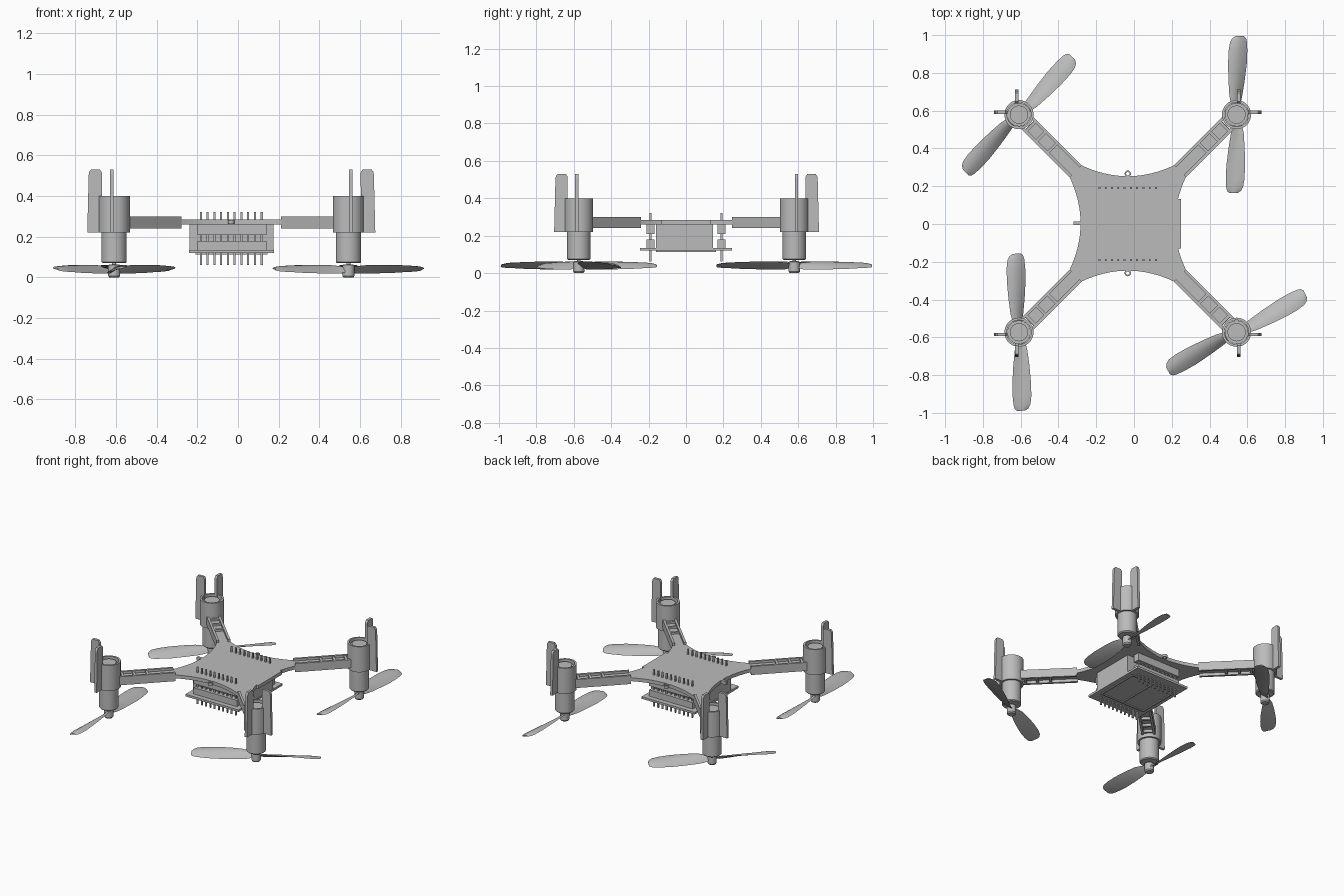
import bpy, bmesh, math
from mathutils import Vector, Matrix

if "Cube" in bpy.data.objects:
    bpy.data.objects.remove(bpy.data.objects["Cube"])

CX, CY = -0.033, 0.003      # frame centre
OFF = 0.576                 # motor offset from the centre on x and y

grey = bpy.data.materials.new("light_grey")
grey.diffuse_color = (0.5, 0.5, 0.5, 1)
grey.use_nodes = True
grey.node_tree.nodes["Principled BSDF"].inputs["Base Color"].default_value = grey.diffuse_color


def finish(name, bm, smooth=False):
    bmesh.ops.recalc_face_normals(bm, faces=bm.faces)
    me = bpy.data.meshes.new(name)
    bm.to_mesh(me)
    bm.free()
    me.materials.append(grey)
    ob = bpy.data.objects.new(name, me)
    bpy.context.collection.objects.link(ob)
    if smooth:
        bpy.ops.object.select_all(action='DESELECT')
        ob.select_set(True)
        bpy.context.view_layer.objects.active = ob
        bpy.ops.object.shade_smooth_by_angle(angle=math.radians(35))
    return ob


def add_box(bm, x0, x1, y0, y1, z0, z1, mat=Matrix()):
    m = Matrix.Translation(((x0 + x1) / 2, (y0 + y1) / 2, (z0 + z1) / 2)) @ Matrix.Diagonal((x1 - x0, y1 - y0, z1 - z0, 1))
    bmesh.ops.create_cube(bm, size=1, matrix=mat @ m)


def add_prism(bm, pts, vec, mat=Matrix()):
    f = bm.faces.new([bm.verts.new(mat @ Vector(p)) for p in pts])
    top = bmesh.ops.extrude_face_region(bm, geom=[f])["geom"]
    d = mat.to_3x3() @ Vector(vec)
    bmesh.ops.translate(bm, verts=[g for g in top if isinstance(g, bmesh.types.BMVert)], vec=d)


def add_lathe(bm, profile, x, y, n=40):
    # closed (r, z) profile or one that starts and ends on the axis
    rings = []
    for r, z in profile:
        if r == 0:
            rings.append([bm.verts.new((x, y, z))] * n)
        else:
            rings.append([bm.verts.new((x + r * math.cos(2 * math.pi * i / n),
                                        y + r * math.sin(2 * math.pi * i / n), z)) for i in range(n)])
    pairs = list(zip(rings, rings[1:]))
    if profile[0][0] > 0:
        pairs.append((rings[-1], rings[0]))
    for a, b in pairs:
        for i in range(n):
            j = (i + 1) % n
            quad = list(dict.fromkeys([a[i], a[j], b[j], b[i]]))
            bm.faces.new(quad)


# Main board with four concave sides
bm = bmesh.new()
pts = []
for k in range(4):
    rot = Matrix.Rotation(-k * math.pi / 2, 3, 'Z')
    for i in range(17):
        x = -0.25 + 0.5 * i / 16
        p = rot @ Vector((x, 0.25 + 0.06 * (x / 0.25) ** 2, 0))
        pts.append((p.x + CX, p.y + CY, 0.26))
add_prism(bm, pts, (0, 0, 0.024))
add_box(bm, 0.18, 0.25, -0.13, 0.133, 0.26, 0.284)       # connector tab
add_box(bm, -0.32, -0.27, -0.006, 0.012, 0.26, 0.284)    # rear tab
finish("main_board", bm)

# Small loops at the two board edges
bm = bmesh.new()
for s in (-1, 1):
    add_lathe(bm, [(0.009, 0.262), (0.017, 0.262), (0.017, 0.282), (0.009, 0.282)], CX, CY + s * 0.263, 16)
finish("edge_loops", bm)

# Battery box and lower board
bm = bmesh.new()
add_box(bm, -0.238, 0.174, -0.16, 0.145, 0.13, 0.262)
finish("battery_box", bm)
bm = bmesh.new()
add_box(bm, -0.24, 0.176, -0.245, 0.245, 0.12, 0.135)
for x0, x1 in ((-0.21, -0.2), (-0.037, -0.027), (0.136, 0.146)):
    add_box(bm, x0, x1, -0.16, 0.16, 0.113, 0.122)
for y in (-0.155, 0.155):
    add_box(bm, -0.21, 0.146, y - 0.005, y + 0.005, 0.113, 0.122)
finish("lower_board", bm)

# Pin headers and pins
bm, bp = bmesh.new(), bmesh.new()
for s in (-1, 1):
    y = s * 0.19
    for z0, z1 in ((0.133, 0.18), (0.208, 0.262)):
        add_box(bm, -0.2, 0.14, y - 0.021, y + 0.021, z0, z1)
    for i in range(10):
        x = -0.183 + i * 0.0333
        add_box(bp, x - 0.005, x + 0.005, y - 0.005, y + 0.005, 0.062, 0.322)
finish("pin_headers", bm)
finish("pins", bp)

# Propeller sections: radius, rear edge v/z, front edge v/z
BLADE = [(0.015, -0.016, 0.050, 0.016, 0.028), (0.05, -0.028, 0.057, 0.020, 0.020),
         (0.10, -0.038, 0.062, 0.030, 0.018), (0.18, -0.043, 0.062, 0.043, 0.020),
         (0.27, -0.045, 0.060, 0.054, 0.022), (0.34, -0.042, 0.056, 0.057, 0.026),
         (0.385, -0.034, 0.052, 0.055, 0.028), (0.405, -0.022, 0.047, 0.050, 0.030),
         (0.416, -0.004, 0.042, 0.038, 0.032)]


def add_blade(bm, mat):
    rings = []
    n = 6
    for r, va, za, vb, zb in BLADE:
        th = 0.007 if r < 0.4 else 0.004
        ring = []
        for side in (1, -1):
            for i in range(n):
                t = i / n if side > 0 else 1 - i / n
                bow = math.sin(math.pi * t)
                z = za + (zb - za) * t + bow * (0.005 + side * th)
                ring.append(bm.verts.new(mat @ Vector((r, va + (vb - va) * t, z))))
        rings.append(ring)
    for a, b in zip(rings, rings[1:]):
        for i in range(2 * n):
            j = (i + 1) % (2 * n)
            bm.faces.new((a[i], a[j], b[j], b[i]))
    bm.faces.new(rings[0])
    bm.faces.new(rings[-1])


FIN = [(0.062, 0.22), (0.132, 0.22), (0.125, 0.505), (0.122, 0.52), (0.114, 0.53),
       (0.07, 0.53), (0.06, 0.515)]

for sx, sy, ang, hand, tag in ((1, 1, 90, -1, "back_right"), (1, -1, 27, 1, "front_right"),
                               (-1, 1, 45, 1, "back_left"), (-1, -1, 94, -1, "front_left")):
    mx, my = CX + sx * OFF, CY + sy * OFF

    # Arm: two rails, a web and rungs
    bm = bmesh.new()
    m = Matrix.Translation((CX, CY, 0)) @ Matrix.Rotation(math.atan2(sy, sx), 4, 'Z')
    for s in (-1, 1):
        y = s * 0.037
        add_box(bm, 0.39, 0.755, y - 0.008, y + 0.008, 0.24, 0.30, m)
    add_box(bm, 0.34, 0.735, -0.034, 0.034, 0.26, 0.284, m)
    for d in (0.565, 0.65, 0.726):
        add_box(bm, d - 0.008, d + 0.008, -0.034, 0.034, 0.243, 0.297, m)
    finish("arm_" + tag, bm)

    # Motor holder sleeve
    bm = bmesh.new()
    add_lathe(bm, [(0.064, 0.22), (0.077, 0.22), (0.077, 0.40), (0.064, 0.40)], mx, my)
    finish("motor_holder_" + tag, bm, True)

    # Motor with shaft
    bm = bmesh.new()
    add_lathe(bm, [(0, 0.07), (0.056, 0.07), (0.062, 0.076), (0.062, 0.375), (0.048, 0.375),
                   (0.048, 0.39), (0, 0.39)], mx, my)
    add_lathe(bm, [(0, 0.01), (0.01, 0.01), (0.01, 0.08), (0, 0.08)], mx, my, 16)
    finish("motor_" + tag, bm, True)

    # Two upright fins facing outward
    bm = bmesh.new()
    c = Matrix.Translation((mx, my, 0))
    add_prism(bm, [(sx * r, sy * 0.012 - 0.009, z) for r, z in FIN], (0, 0.018, 0), c)
    add_prism(bm, [(sx * 0.012 - 0.009, sy * r, z) for r, z in FIN], (0.018, 0, 0), c)
    finish("fins_" + tag, bm)

    # Propeller with hub, mirrored on one diagonal
    bm = bmesh.new()
    for k in range(2):
        add_blade(bm, c @ Matrix.Rotation(math.radians(ang + 180 * k), 4, 'Z') @ Matrix.Diagonal((1, hand, 1, 1)))
    add_lathe(bm, [(0, 0), (0.024, 0), (0.03, 0.008), (0.03, 0.06), (0.022, 0.064), (0, 0.064)], mx, my, 24)
    finish("propeller_" + tag, bm, True)
